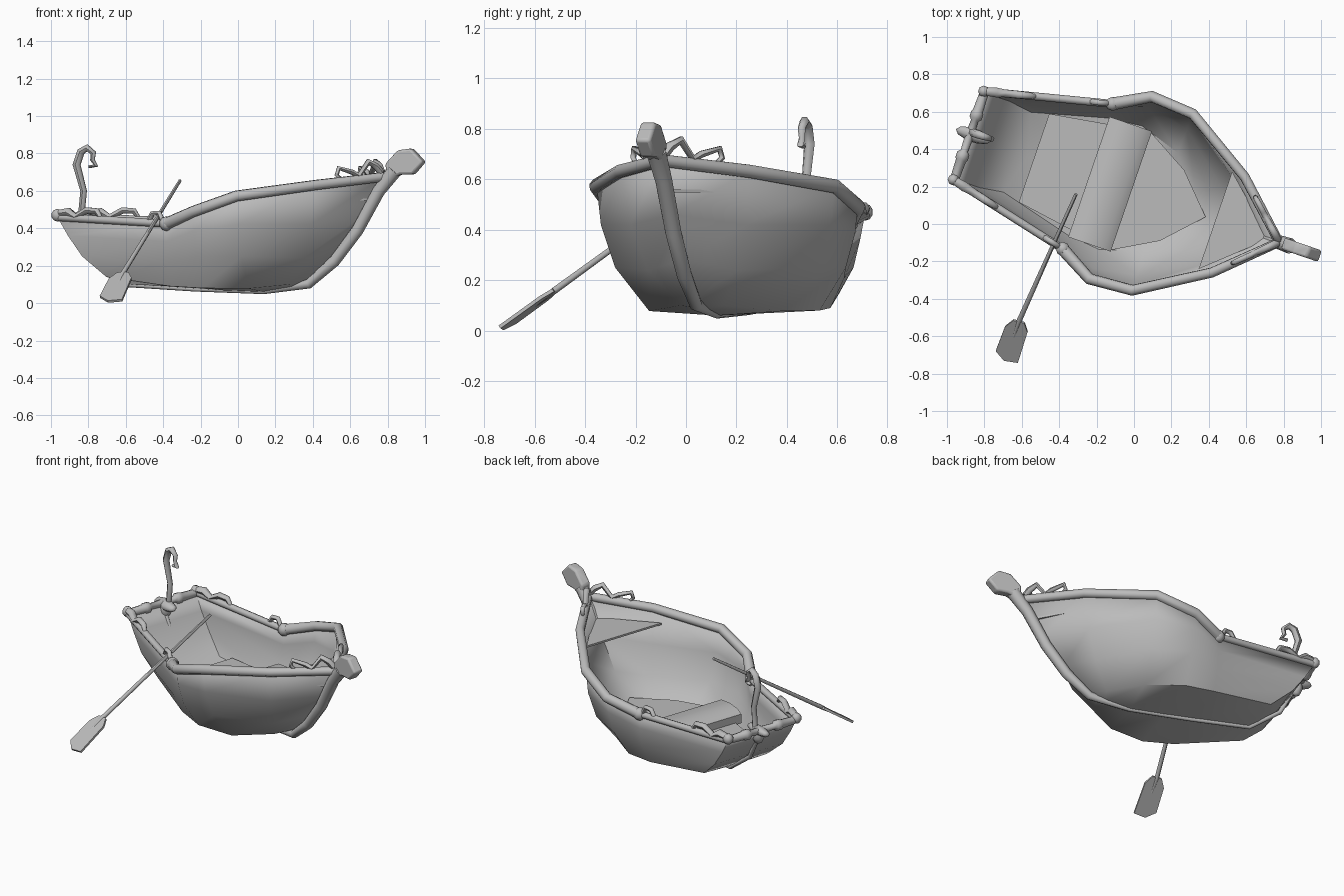
import bpy, bmesh, math
from mathutils import Vector

if "Cube" in bpy.data.objects:
    bpy.data.objects.remove(bpy.data.objects["Cube"])

grey = bpy.data.materials.new("plain_grey")
grey.use_nodes = True
grey.diffuse_color = (0.5, 0.5, 0.5, 1)
grey.node_tree.nodes["Principled BSDF"].inputs["Base Color"].default_value = (0.5, 0.5, 0.5, 1)

# Boat frame: u runs to the bow, w to the boat's port side
U = Vector((0.946, -0.325, 0))
W = Vector((0.325, 0.946, 0))
UP = Vector((0, 0, 1))


def P(u, w, z):
    return U * u + W * (w + 0.16) + UP * z


def finish(ob, angle=40):
    bpy.ops.object.select_all(action="DESELECT")
    ob.select_set(True)
    bpy.context.view_layer.objects.active = ob
    if ob.type == "CURVE":
        bpy.ops.object.convert(target="MESH")
        ob = bpy.context.view_layer.objects.active
    ob.data.materials.clear()
    ob.data.materials.append(grey)
    bpy.ops.object.shade_smooth_by_angle(angle=math.radians(angle))
    return ob


def mesh_object(name, bm, angle=40):
    bmesh.ops.recalc_face_normals(bm, faces=bm.faces)
    me = bpy.data.meshes.new(name)
    bm.to_mesh(me)
    bm.free()
    ob = bpy.data.objects.new(name, me)
    bpy.context.collection.objects.link(ob)
    return finish(ob, angle)


def tube(name, pts, radii, res=2):
    if not isinstance(radii, (list, tuple)):
        radii = [radii] * len(pts)
    cu = bpy.data.curves.new(name, "CURVE")
    cu.dimensions = "3D"
    cu.bevel_depth = 1
    cu.bevel_resolution = res
    cu.use_fill_caps = True
    sp = cu.splines.new("POLY")
    sp.points.add(len(pts) - 1)
    for p, co, r in zip(sp.points, pts, radii):
        p.co = (*co, 1)
        p.radius = r
    ob = bpy.data.objects.new(name, cu)
    bpy.context.collection.objects.link(ob)
    return finish(ob, 60)


def slab(name, pts, depth, angle=40):
    bm = bmesh.new()
    face = bm.faces.new([bm.verts.new(p) for p in pts])
    ext = bmesh.ops.extrude_face_region(bm, geom=[face])
    bmesh.ops.translate(bm, vec=depth, verts=[v for v in ext["geom"] if isinstance(v, bmesh.types.BMVert)])
    return mesh_object(name, bm, angle)


def blob(name, loc, scale, direction=UP):
    bm = bmesh.new()
    bmesh.ops.create_uvsphere(bm, u_segments=8, v_segments=5, radius=1)
    bmesh.ops.scale(bm, vec=scale, verts=bm.verts)
    bmesh.ops.rotate(bm, matrix=UP.rotation_difference(direction).to_matrix(), verts=bm.verts)
    bmesh.ops.translate(bm, vec=loc, verts=bm.verts)
    return mesh_object(name, bm, 60)


# Hull: half sections from rail to keel as (u, half width, z)
sections = [
    [(-.99, .25, .46), (-.93, .25, .36), (-.85, .25, .25), (-.72, .23, .14), (-.66, 0, .1)],
    [(-.317, .41, .425), (-.317, .41, .33), (-.317, .395, .21), (-.32, .335, .09), (-.32, 0, .08)],
    [(-.13, .515, .49), (-.13, .505, .39), (-.13, .465, .25), (-.13, .355, .08), (-.13, 0, .068)],
    [(.107, .498, .573), (.107, .48, .42), (.107, .42, .25), (.1, .28, .078), (.09, 0, .06)],
    [(.478, .27, .632), (.44, .24, .42), (.38, .19, .24), (.27, .09, .1), (.25, 0, .085)],
    [(.765, 0, .675), (.635, 0, .46), (.505, 0, .28), (.34, 0, .13), (.31, 0, .105)],
]
bm = bmesh.new()
rows = []
for sec in sections:
    ring = sec + [(u, -w, z) for u, w, z in reversed(sec[:-1])]
    rows.append([bm.verts.new(P(*p)) for p in ring])
for a, b in zip(rows, rows[1:]):
    for i in range(len(a) - 1):
        bm.faces.new((a[i], a[i + 1], b[i + 1], b[i]))
# Transom strips across the stern
t = rows[0]
for i in range(3):
    bm.faces.new((t[i], t[i + 1], t[-2 - i], t[-1 - i]))
bm.faces.new((t[3], t[4], t[5]))
bmesh.ops.remove_doubles(bm, verts=bm.verts, dist=0.001)
hull = mesh_object("hull", bm, 45)
shell = hull.modifiers.new("planking", "SOLIDIFY")
shell.thickness = 0.01

# Floor, bench and bow deck
half_floor = [(-.62, .25), (-.078, .335), (.16, .2)]
outline = half_floor + [(.35, 0)] + [(u, -w) for u, w in reversed(half_floor)]
slab("floor", [P(u, w, .168) for u, w in outline], UP * -.012)
bench = [(-.31, .155), (-.31, .215), (-.28, .235), (-.2, .245), (-.11, .235), (-.07, .21), (-.07, .155)]
slab("bench", [P(u, -.34, z) for u, z in bench], W * .68)
slab("bow_deck", [P(.405, .275, .56), P(.405, -.275, .56), P(.71, 0, .56)], UP * -.012)

# Keel, stem and sternpost
keel = [(-.962, .425), (-.865, .24), (-.67, .097), (-.3, .075), (.09, .063), (.345, .103),
        (.49, .225), (.62, .39), (.74, .6), (.83, .71)]
tube("keel_and_stem", [P(u, 0, z) for u, z in keel],
     [.012, .014, .013, .013, .015, .026, .032, .034, .036, .042])
head = [(.795, .655), (.785, .745), (.855, .817), (.93, .827), (1.0, .755), (.94, .688), (.87, .688)]
prow = slab("prow_head", [P(u, -.032, z) for u, z in head], W * .064)
bev = prow.modifiers.new("rounding", "BEVEL")
bev.width = 0.012
bev.segments = 2

# Rails and ornaments, repeated on both sides
bow_path = [(0.03, .025), (.1, .06), (.22, .09), (.36, .02), (.46, .045), (.66, .075), (.69, .04), (.6, .005)]
stern_path = [(.02, .02), (.1, .03), (.17, .005), (.27, .045), (.36, .045), (.4, .005)]
lock_path = [(.83, 0), (.87, .05), (.93, .055), (.97, 0)]
for side, s in (("left", 1), ("right", -1)):
    rail = [P(u, s * w, z) for u, w, z in (sec[0] for sec in sections)]
    tube("aft_rail_" + side, rail[:2], .021)
    tube("main_rail_" + side, rail[1:], [.034, .031, .03, .028, .026])
    blob("rail_end_" + side, rail[1], (.04, .04, .04))
    blob("stern_knob_" + side, rail[0] + UP * .01, (.032, .032, .034))

    def along(path, a, b):
        return [a.lerp(b, f) + UP * h for f, h in path]

    tube("bow_scroll_" + side, along(bow_path, rail[5], rail[4]),
         [.02, .02, .018, .016, .015, .014, .012, .01], 1)
    tube("stern_scroll_" + side, along(stern_path, rail[0], rail[1]), [.022, .026, .02, .02, .018, .012], 1)
    tube("oarlock_" + side, along(lock_path, rail[0], rail[1]), .015, 1)
    # Half of the turned stern rail
    turned = [(.25, .024), (.14, .028), (.13, .034), (.1, .034), (.085, .02), (0, .024)]
    tube("stern_rail_" + side, [P(-.985, s * w, .46) for w, r in turned], [r for w, r in turned])

# Stern boss and lantern hook
blob("stern_boss", P(-.965, .01, .455), (.03, .04, .1), U)
blob("stern_pendant", P(-.965, .01, .425), (.038, .04, .06))
hook = [(-.95, .45), (-.935, .6), (-.975, .74), (-.95, .81), (-.915, .83), (-.88, .803),
        (-.885, .765), (-.865, .735), (-.905, .73)]
tube("lantern_hook", [P(u, .022, z) for u, z in hook],
     [.018, .018, .022, .022, .02, .016, .013, .014, .01], 1)

# Oar
top, neck, tip = Vector((-.31, .16, .655)), Vector((-.615, -.52, .16)), Vector((-.685, -.73, .008))
tube("oar_shaft", [top, neck, neck.lerp(tip, .4)], [.009, .014, .008], 1)
across = Vector((.97, -.24, .03)).normalized()
blade = [(0, -.03), (.2, -.062), (.82, -.068), (1, -.01), (.97, .065), (.2, .062), (0, .03)]
normal = (tip - neck).cross(across).normalized() * .014
slab("oar_blade", [neck.lerp(tip, f) + across * w - normal / 2 for f, w in blade], normal)
